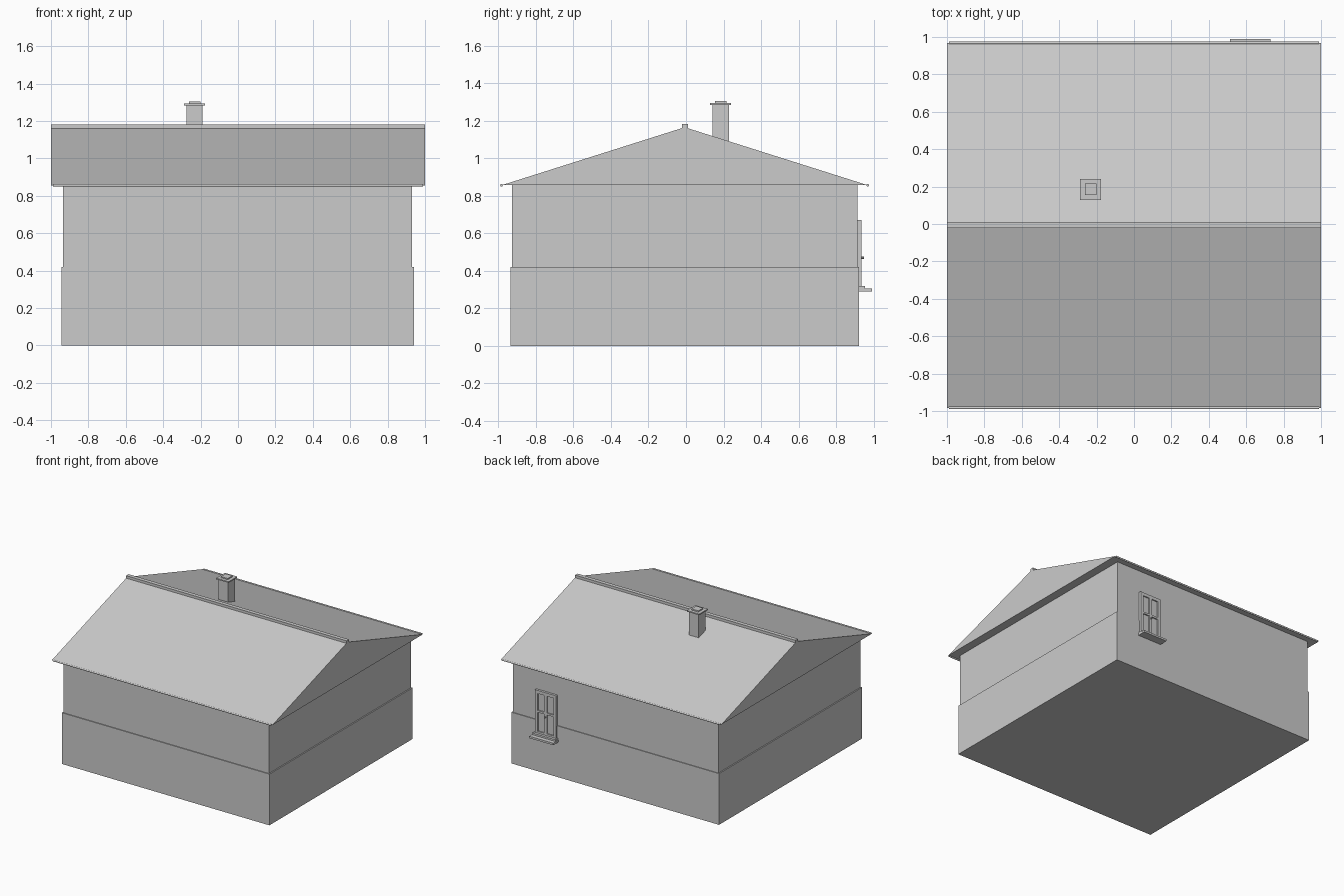
import bpy
import bmesh
from math import pi
from mathutils import Matrix

old = bpy.data.objects.get("Cube")
if old:
    bpy.data.objects.remove(old, do_unlink=True)

# One plain grey for the whole building
grey = bpy.data.materials.new("plain_grey")
grey.use_nodes = True
GREY = (0.6, 0.6, 0.6, 1)
grey.diffuse_color = GREY
grey.node_tree.nodes["Principled BSDF"].inputs["Base Color"].default_value = GREY


def finish(name, bm):
    bmesh.ops.recalc_face_normals(bm, faces=bm.faces)
    mesh = bpy.data.meshes.new(name)
    bm.to_mesh(mesh)
    bm.free()
    mesh.materials.append(grey)
    obj = bpy.data.objects.new(name, mesh)
    bpy.context.collection.objects.link(obj)
    return obj


def box(name, x, y, z):
    """Box from (low, high) ranges."""
    bm = bmesh.new()
    bmesh.ops.create_cube(bm, size=1)
    for v in bm.verts:
        for i, (low, high) in enumerate((x, y, z)):
            v.co[i] = high if v.co[i] > 0 else low
    return finish(name, bm)


def prism(name, profile, x0, x1):
    """Extrude a (y, z) profile along x."""
    bm = bmesh.new()
    face = bm.faces.new([bm.verts.new((x0, y, z)) for y, z in profile])
    new = bmesh.ops.extrude_face_region(bm, geom=[face])["geom"]
    verts = [g for g in new if isinstance(g, bmesh.types.BMVert)]
    bmesh.ops.translate(bm, verts=verts, vec=(x1 - x0, 0, 0))
    return finish(name, bm)


def rod(name, radius, length, centre, axis, sides=12):
    bm = bmesh.new()
    turn = Matrix.Rotation(pi / 2, 4, "Y" if axis == "x" else "X")
    bmesh.ops.create_cone(bm, cap_ends=True, segments=sides, radius1=radius,
                          radius2=radius, depth=length,
                          matrix=Matrix.Translation(centre) @ turn)
    return finish(name, bm)


# Walls: slightly wider plinth below the upper storey
box("lower_wall", (-0.945, 0.94), (-0.935, 0.921), (0, 0.42))
box("upper_wall", (-0.935, 0.93), (-0.928, 0.915), (0.42, 0.857))

# Solid gable roof, ridge cap and rounded eaves
MID = -0.007
EAVE = 0.976
prism("roof", [(MID - EAVE, 0.856), (MID + EAVE, 0.856), (MID, 1.165)], -1, 1)
box("ridge_cap", (-1, 1), (MID - 0.015, MID + 0.017), (1.155, 1.181))
for side, name in ((-1, "front_eave_rod"), (1, "back_eave_rod")):
    rod(name, 0.007, 1.98, (0, MID + side * EAVE, 0.856), "x")

# Chimney: shaft, slab and vent cover
for name, half, z in (("chimney_shaft", 0.043, (1.05, 1.285)),
                      ("chimney_slab", 0.056, (1.284, 1.294)),
                      ("chimney_vent", 0.031, (1.294, 1.304))):
    box(name, (-0.232 - half, -0.232 + half), (0.185 - half, 0.185 + half), z)

# Window on the back wall: pane, frame, bars, handle and sill
LEFT, RIGHT, LOW, HIGH = 0.524, 0.718, 0.305, 0.67
WALL, FACE = 0.91, 0.935
CENTRE = (LEFT + RIGHT) / 2
box("window_pane", (LEFT, RIGHT), (WALL, 0.924), (LOW, HIGH))
for name, x in (("window_jamb_left", (RIGHT - 0.026, RIGHT)),
                ("window_jamb_right", (LEFT, LEFT + 0.026)),
                ("window_mullion", (CENTRE - 0.012, CENTRE + 0.012))):
    box(name, x, (WALL, FACE), (LOW, HIGH))
for name, z in (("window_head", (HIGH - 0.026, HIGH)),
                ("window_foot", (LOW, LOW + 0.03)),
                ("window_crossbar", (0.49, 0.506))):
    box(name, (LEFT, RIGHT), (WALL, FACE - 0.001), z)
rod("window_handle", 0.006, 0.02, (CENTRE, FACE + 0.004, 0.47), "y", 8)
box("window_sill", (0.512, 0.73), (WALL, 0.99), (0.29, 0.306))
box("sill_step", (0.516, 0.726), (WALL, 0.955), (0.306, 0.32))
